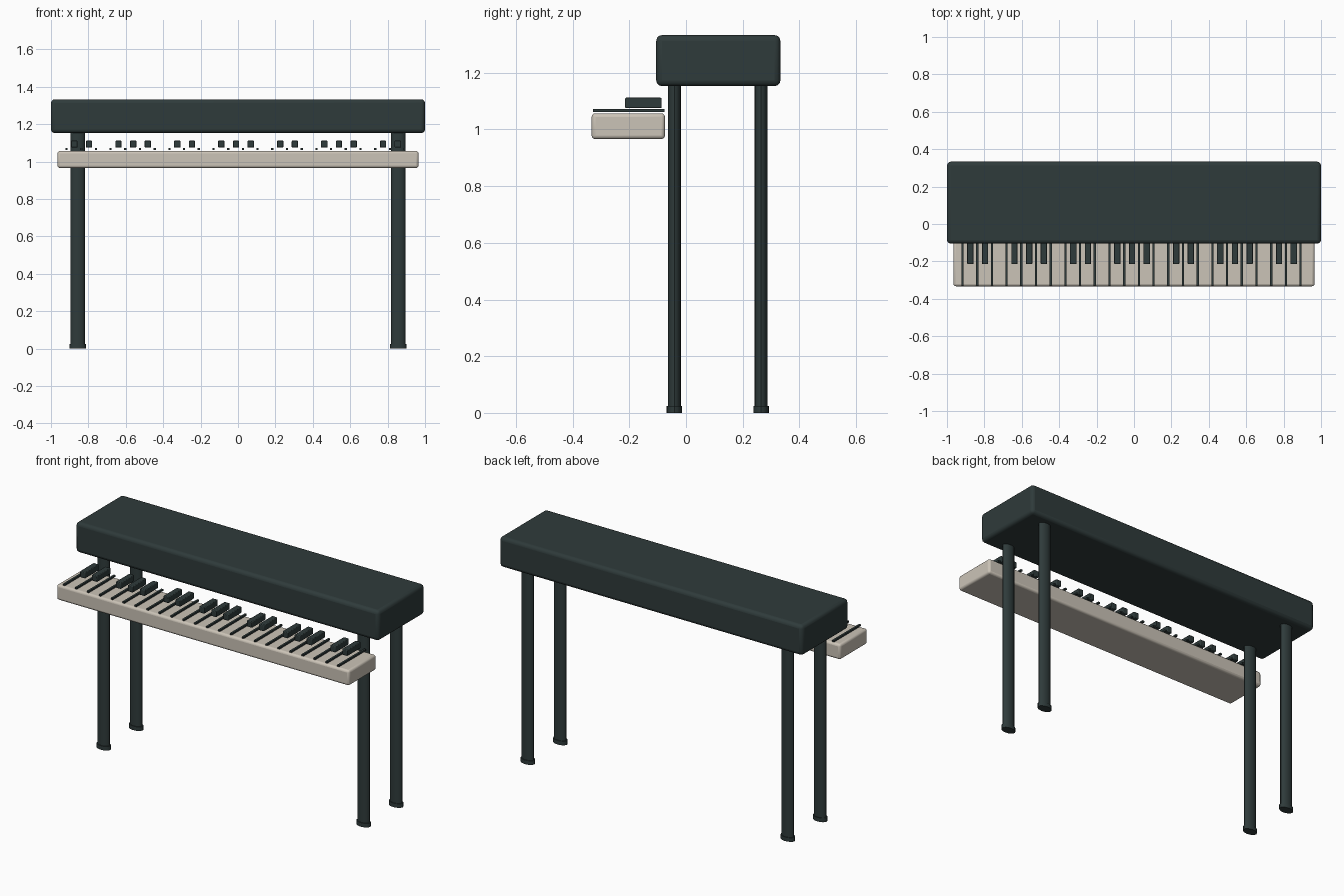
import bpy
import math

if "Cube" in bpy.data.objects:
    bpy.data.objects.remove(bpy.data.objects["Cube"])


def material(name, rgb):
    m = bpy.data.materials.new(name)
    m.diffuse_color = (*rgb, 1)
    m.use_nodes = True
    m.node_tree.nodes["Principled BSDF"].inputs["Base Color"].default_value = m.diffuse_color
    return m


dark = material("dark slate", (0.028, 0.043, 0.043))
cream = material("warm cream", (0.60, 0.55, 0.475))


def box(name, lo, hi, mat, bevel=0.0, segments=3):
    """Box between two corners, with optional rounded edges."""
    bpy.ops.mesh.primitive_cube_add(size=1, location=[(a + b) / 2 for a, b in zip(lo, hi)])
    ob = bpy.context.object
    ob.name = name
    ob.scale = [b - a for a, b in zip(lo, hi)]
    bpy.ops.object.transform_apply(location=False, rotation=False, scale=True)
    ob.data.materials.append(mat)
    if bevel:
        mod = ob.modifiers.new("rounded edges", 'BEVEL')
        mod.width = bevel
        mod.segments = segments
        bpy.ops.object.shade_smooth_by_angle(angle=math.radians(35))
    return ob


def oval_post(name, x, y, z0, z1, rx, ry):
    """Upright post with an oval cross-section."""
    bpy.ops.mesh.primitive_cylinder_add(vertices=16, radius=1, depth=z1 - z0,
                                        location=(x, y, (z0 + z1) / 2))
    ob = bpy.context.object
    ob.name = name
    ob.scale = (rx, ry, 1)
    bpy.ops.object.transform_apply(location=False, rotation=False, scale=True)
    ob.data.materials.append(dark)
    bpy.ops.object.shade_smooth_by_angle(angle=math.radians(35))


# Upper case and the keybed in front of it
box("case", (-1, -0.105, 1.153), (1, 0.333, 1.333), dark, 0.02)
box("keybed", (-0.965, -0.333, 0.966), (0.965, -0.074, 1.057), cream, 0.013)

# Thin dividers between white keys, black keys in groups of two and three
PITCH = 0.0786
for i in range(24):
    x = -0.917 + PITCH * i
    box("key_divider", (x - 0.006, -0.329, 1.062), (x + 0.006, -0.076, 1.072), dark)
for i in range(23):
    if i % 7 not in (2, 6):
        x = -0.875 + PITCH * i
        box("black_key", (x - 0.017, -0.215, 1.075), (x + 0.017, -0.086, 1.112), dark, 0.004, 2)

# Four oval legs with small feet
for side in (-1, 1):
    for row, y in (("front", -0.041), ("back", 0.265)):
        oval_post(row + "_leg", side * 0.857, y, 0.01, 1.17, 0.038, 0.023)
        oval_post(row + "_foot", side * 0.857, y, 0.0, 0.024, 0.044, 0.0275)
